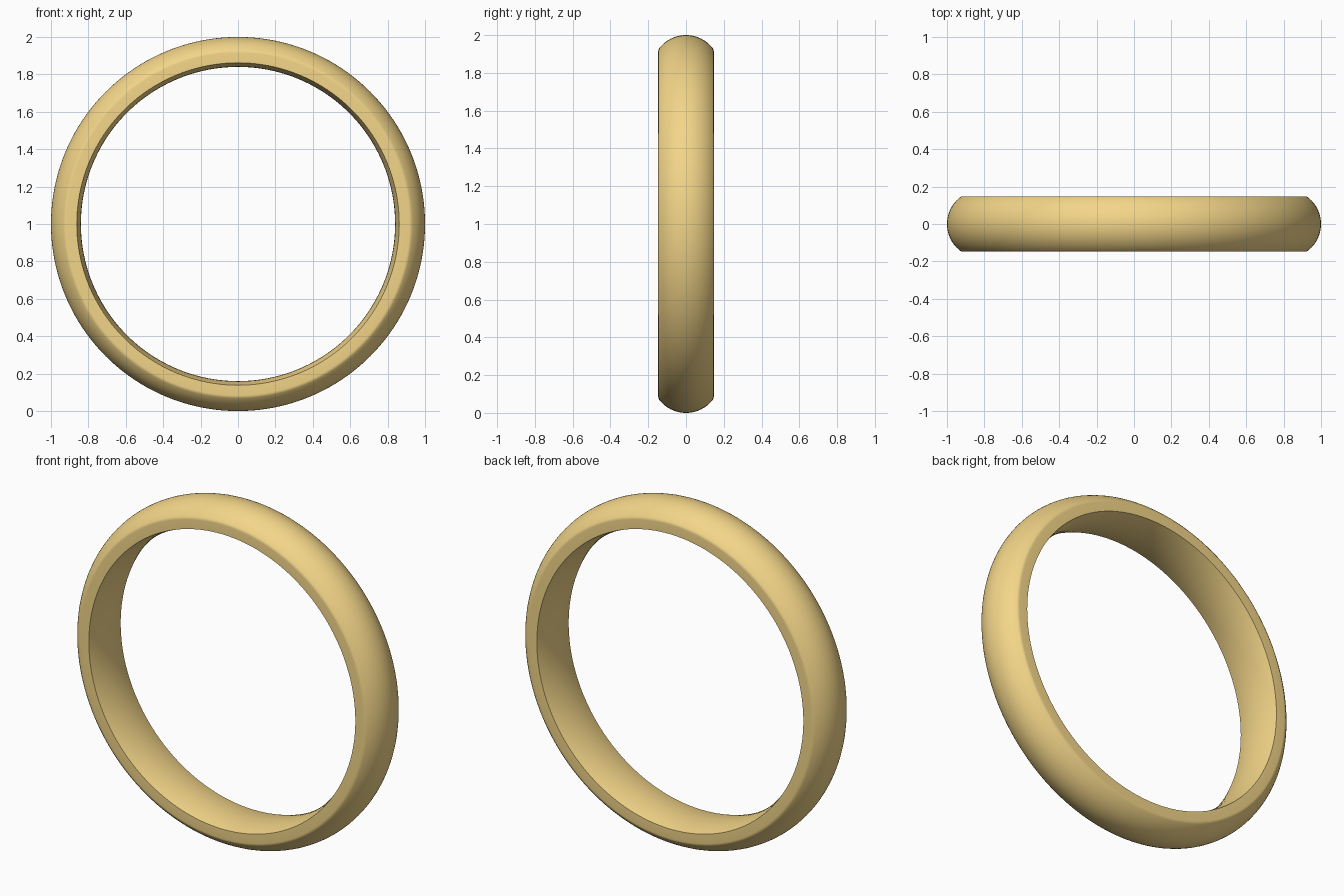
import bpy, bmesh, math

if "Cube" in bpy.data.objects:
    bpy.data.objects.remove(bpy.data.objects["Cube"])

SEGMENTS = 160
HALF_W = 0.147      # half width of the band along y
R_EDGE = 0.925      # radius where the dome meets the side
R_INNER = 0.84      # narrowest point of the bore
R_MOUTH = 0.862     # bore radius at the side faces


def arc(r_mid, r_edge, half, steps, sign):
    """Circular arc across the band: r_mid at the centre, r_edge at both ends."""
    sag = abs(r_mid - r_edge)
    rad = (half * half + sag * sag) / (2 * sag)
    a = math.asin(half / rad)
    pts = []
    for i in range(steps + 1):
        t = -a + 2 * a * i / steps
        pts.append((rad * math.sin(t), r_mid + sign * rad * (math.cos(t) - 1)))
    return pts


# Closed cross-section (y, radius): domed outside, slightly eased sides, rounded bore
outer = arc(1.0, R_EDGE + 0.006, HALF_W - 0.005, 24, 1)
inner = arc(R_INNER, R_MOUTH, HALF_W, 12, -1)
profile = outer + [(HALF_W - 0.001, R_EDGE), (HALF_W, R_EDGE - 0.009)]
profile += inner[::-1]
profile += [(-HALF_W, R_EDGE - 0.009), (-HALF_W + 0.001, R_EDGE)]

# Revolve the cross-section around the y axis
bm = bmesh.new()
rings = []
for s in range(SEGMENTS):
    a = 2 * math.pi * s / SEGMENTS
    rings.append([bm.verts.new((r * math.cos(a), y, 1 + r * math.sin(a)))
                  for y, r in profile])
n = len(profile)
for s in range(SEGMENTS):
    p, q = rings[s], rings[(s + 1) % SEGMENTS]
    for i in range(n):
        j = (i + 1) % n
        bm.faces.new((p[i], p[j], q[j], q[i]))
bmesh.ops.recalc_face_normals(bm, faces=bm.faces)

mesh = bpy.data.meshes.new("ring_band")
bm.to_mesh(mesh)
bm.free()
band = bpy.data.objects.new("ring_band", mesh)
bpy.context.collection.objects.link(band)

# Gold colour
gold = bpy.data.materials.new("gold")
gold.diffuse_color = (0.9, 0.67, 0.25, 1)
gold.use_nodes = True
gold.node_tree.nodes["Principled BSDF"].inputs["Base Color"].default_value = gold.diffuse_color
mesh.materials.append(gold)

# Smooth shading with crisp bore edges
bpy.context.view_layer.objects.active = band
band.select_set(True)
bpy.ops.object.shade_smooth_by_angle(angle=math.radians(40))
